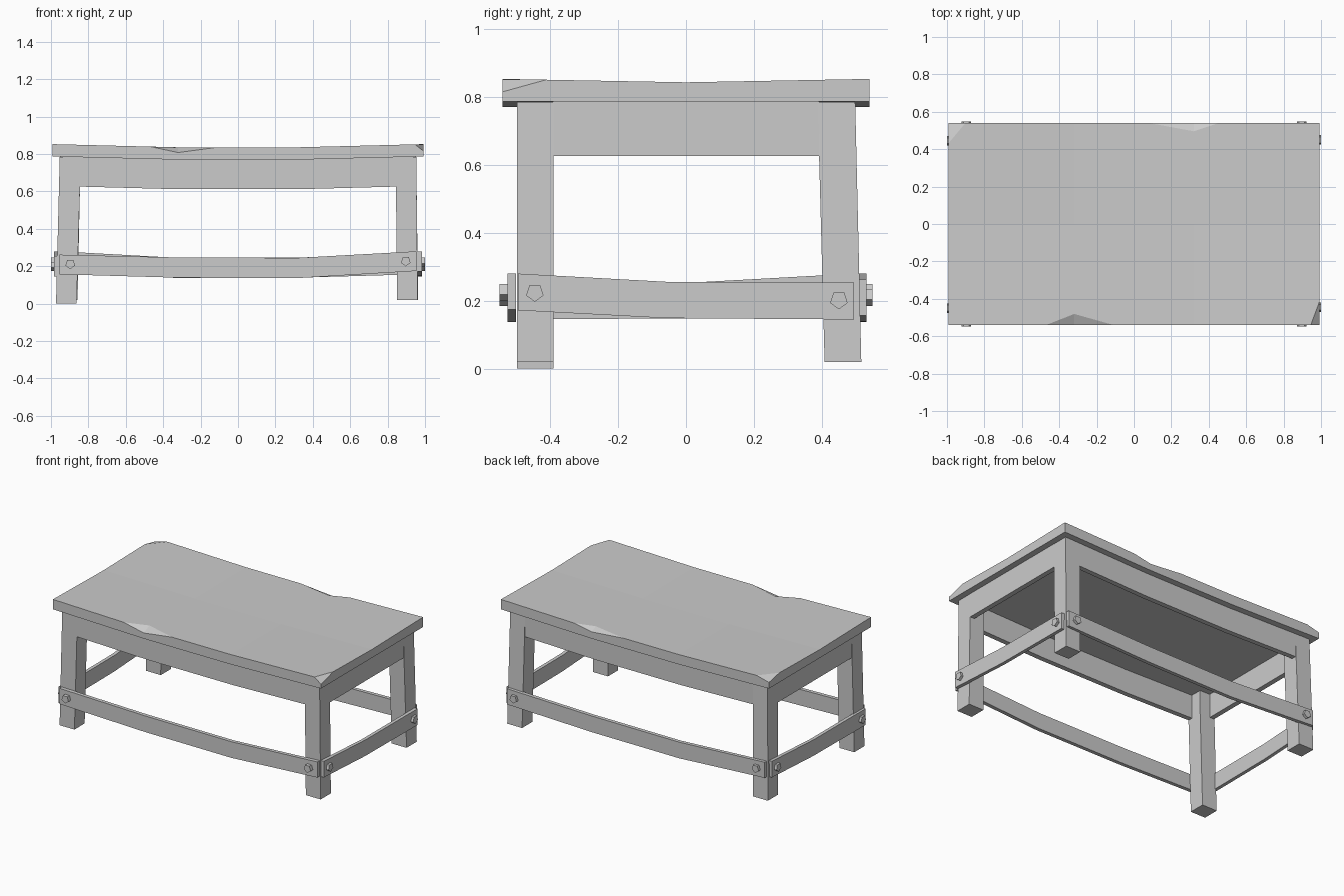
import bpy, bmesh, math
from mathutils import Vector

if "Cube" in bpy.data.objects:
    bpy.data.objects.remove(bpy.data.objects["Cube"])


def finish(bm, name):
    bmesh.ops.recalc_face_normals(bm, faces=bm.faces)
    me = bpy.data.meshes.new(name)
    bm.to_mesh(me)
    bm.free()
    ob = bpy.data.objects.new(name, me)
    bpy.context.collection.objects.link(ob)
    return ob


def hull(name, points):
    bm = bmesh.new()
    verts = [bm.verts.new(p) for p in points]
    res = bmesh.ops.convex_hull(bm, input=verts)
    junk = [v for v in bm.verts if not v.link_faces]
    bmesh.ops.delete(bm, geom=junk, context='VERTS')
    bmesh.ops.dissolve_limit(bm, angle_limit=0.002, verts=bm.verts, edges=bm.edges)
    return finish(bm, name)


def plank(name, stations, inner, outer, axis, flip=1):
    """Board along x or y; stations are (position, low z, high z); flip=-1 turns it half round."""
    bm = bmesh.new()
    rings = []
    for s, lo, hi in stations:
        ring = []
        for d, z in ((inner, lo), (outer, lo), (outer, hi), (inner, hi)):
            p = (s, -d) if axis == 'x' else (d, s)
            ring.append(bm.verts.new((p[0] * flip, p[1] * flip, z)))
        rings.append(ring)
    for a, b in zip(rings, rings[1:]):
        for i in range(4):
            j = (i + 1) % 4
            bm.faces.new((a[i], a[j], b[j], b[i]))
    bm.faces.new(rings[0])
    bm.faces.new(rings[-1])
    return finish(bm, name)


def bolt(name, s, z, inner, outer, axis, flip=1):
    """Five-sided bolt head pointing outward, one corner down."""
    pts = []
    for d in (inner, outer):
        for k in range(5):
            a = -math.pi / 2 + k * math.tau / 5
            u = s + 0.027 * math.cos(a)
            p = (u, -d) if axis == 'x' else (d, u)
            pts.append((p[0] * flip, p[1] * flip, z + 0.027 * math.sin(a)))
    return hull(name, pts)


# sagging tabletop
bm = bmesh.new()
xs, ys = (-0.993, -0.32, 0.32, 0.993), (-0.54, 0, 0.54)
top, low = {}, {}
for i, x in enumerate(xs):
    for j, y in enumerate(ys):
        end = i in (0, 3)
        z = (0.853 if end else 0.836) - (0.010 if end else 0.003) * (j == 1)
        top[i, j] = bm.verts.new((x, y, z))
        low[i, j] = bm.verts.new((x, y, 0.787 if end else 0.770))
for i in range(3):
    for j in range(2):
        for g in (top, low):
            bm.faces.new((g[i, j], g[i + 1, j], g[i + 1, j + 1], g[i, j + 1]))
for i in range(3):
    for j in (0, 2):
        bm.faces.new((low[i, j], low[i + 1, j], top[i + 1, j], top[i, j]))
for j in range(2):
    for i in (0, 3):
        bm.faces.new((low[i, j], low[i, j + 1], top[i, j + 1], top[i, j]))
tabletop = finish(bm, "tabletop")

# chipped edges and corners: deepest point, rim points, outward direction
chips = [
    ((-0.32, -0.54, 0.808), [(-0.47, -0.54, 0.840), (-0.11, -0.54, 0.836), (-0.32, -0.48, 0.836)], (0, -0.1, 0.1)),
    ((0.32, 0.54, 0.815), [(0.08, 0.54, 0.836), (0.45, 0.54, 0.839), (0.32, 0.495, 0.836)], (0, 0.1, 0.1)),
    ((0.993, -0.54, 0.815), [(0.993, -0.41, 0.851), (0.945, -0.54, 0.852)], (0.1, -0.1, 0.1)),
    ((-0.993, 0.54, 0.828), [(-0.993, 0.43, 0.851), (-0.90, 0.54, 0.851)], (-0.1, 0.1, 0.1)),
]
for deep, rim, out in chips:
    deep, out = Vector(deep), Vector(out)
    pts = [deep] + [deep + 1.6 * (Vector(r) - deep) for r in rim]
    cutter = hull("chip_cutter", pts + [p + out for p in pts])
    cutter.hide_render = True
    mod = tabletop.modifiers.new("chip", 'BOOLEAN')
    mod.operation, mod.solver, mod.object = 'DIFFERENCE', 'EXACT', cutter
    bpy.context.view_layer.objects.active = tabletop
    bpy.ops.object.modifier_apply(modifier=mod.name)
    bpy.data.objects.remove(cutter)

# legs, slightly splayed, one a little longer
for sx, sy, dx, dy, foot in ((-1, -1, 0.02, 0.0, 0.0), (1, -1, 0.008, 0.0, 0.02),
                             (-1, 1, 0.015, 0.018, 0.02), (1, 1, 0.01, 0.018, 0.02)):
    pts = []
    for z, ex, ey in ((0.785, 0, 0), (0.625, 0.002, 0.1 * dy), (foot, dx, dy)):
        pts += [(sx * (x + ex), sy * (y + ey), z) for x in (0.843, 0.953) for y in (0.39, 0.498)]
    name = ("front" if sy < 0 else "back") + ("_left" if sx < 0 else "_right") + "_leg"
    hull(name, pts)

# aprons, rails and bolts: front/right, then turned half round for back/left
long_apron = [(-0.845, 0.626, 0.785), (-0.32, 0.612, 0.775), (0.32, 0.612, 0.775), (0.845, 0.626, 0.785)]
side_apron = [(-0.392, 0.626, 0.787), (0.392, 0.626, 0.787)]
long_rail = [(-0.955, 0.157, 0.262), (-0.32, 0.139, 0.247), (0.32, 0.137, 0.245), (0.955, 0.175, 0.28)]
side_rail = [(-0.495, 0.172, 0.28), (-0.06, 0.149, 0.256), (0.495, 0.145, 0.254)]
for flip, fb, lr in ((1, "front", "right"), (-1, "back", "left")):
    off = 0.0 if flip == 1 else 0.006
    plank(fb + "_apron", long_apron, 0.465, 0.498, 'x', flip)
    plank(lr + "_apron", side_apron, 0.92, 0.953, 'y', flip)
    plank(fb + "_rail", long_rail, 0.500 + off, 0.525 + off, 'x', flip)
    plank(lr + "_rail", side_rail, 0.960, 0.983, 'y', flip)
    bolt(fb + "_bolt_a", -0.897, 0.212, 0.52, 0.549, 'x', flip)
    bolt(fb + "_bolt_b", 0.897, 0.227, 0.52, 0.549, 'x', flip)
    bolt(lr + "_bolt_a", -0.445, 0.224, 0.975, 1.0, 'y', flip)
    bolt(lr + "_bolt_b", 0.45, 0.202, 0.975, 1.0, 'y', flip)
